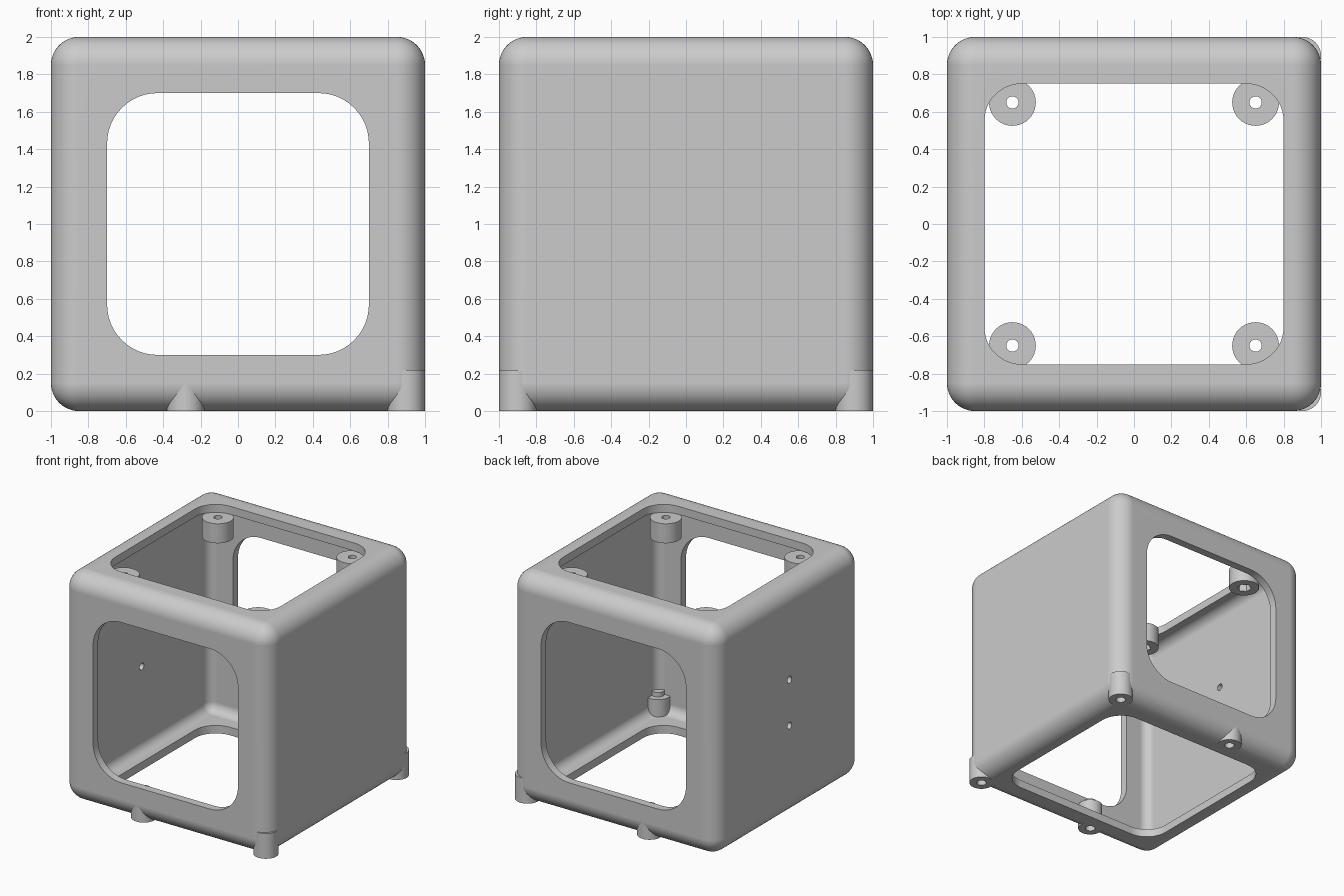
import bpy
import bmesh
import math
from mathutils import Matrix, Vector

cube = bpy.data.objects.get("Cube")
if cube:
    bpy.data.objects.remove(cube, do_unlink=True)

# Single flat colour
grey = bpy.data.materials.new("light_grey")
grey.use_nodes = True
tone = (0.6, 0.6, 0.6, 1)
grey.diffuse_color = tone
grey.node_tree.nodes["Principled BSDF"].inputs["Base Color"].default_value = tone

WALL = 0.07
FILLET = 0.15
MID = Vector((0, 0, 1))


def finish(name, bm):
    bmesh.ops.recalc_face_normals(bm, faces=bm.faces)
    mesh = bpy.data.meshes.new(name)
    bm.to_mesh(mesh)
    bm.free()
    mesh.materials.append(grey)
    ob = bpy.data.objects.new(name, mesh)
    bpy.context.collection.objects.link(ob)
    return ob


def rounded_box(name, size, radius, axis=None, segments=12):
    """Box centred on MID; rounds all edges, or only those along one axis."""
    bm = bmesh.new()
    bmesh.ops.create_cube(bm, size=1)
    bmesh.ops.scale(bm, vec=size, verts=bm.verts)
    edges = [e for e in bm.edges if axis is None or
             abs((e.verts[0].co - e.verts[1].co)[axis]) > 0.01]
    bmesh.ops.bevel(bm, geom=edges, offset=radius, segments=segments,
                    profile=0.5, affect='EDGES')
    bmesh.ops.translate(bm, vec=MID, verts=bm.verts)
    return finish(name, bm)


def add_cylinder(bm, x, y, z0, z1, radius, sides=40):
    place = Matrix.Translation((x, y, (z0 + z1) / 2))
    bmesh.ops.create_cone(bm, cap_ends=True, segments=sides, radius1=radius,
                          radius2=radius, depth=z1 - z0, matrix=place)


def cylinder(name, *args, **kw):
    bm = bmesh.new()
    add_cylinder(bm, *args, **kw)
    return finish(name, bm)


def cut(ob, cutter, keep=False):
    cutter.hide_render = True
    mod = ob.modifiers.new("cut", 'BOOLEAN')
    mod.operation = 'DIFFERENCE'
    mod.solver = 'EXACT'
    mod.object = cutter
    bpy.context.view_layer.objects.active = ob
    bpy.ops.object.modifier_apply(modifier=mod.name)
    if not keep:
        bpy.data.objects.remove(cutter, do_unlink=True)


def smooth(ob):
    bpy.ops.object.select_all(action='DESELECT')
    ob.select_set(True)
    bpy.context.view_layer.objects.active = ob
    bpy.ops.object.shade_smooth_by_angle(angle=math.radians(30))
    mod = ob.modifiers.new("even_normals", 'WEIGHTED_NORMAL')
    mod.keep_sharp = True


# Hollow case with windows front and back, openings above and below
case = rounded_box("case", (2, 2, 2), FILLET)
inside = 2 - 2 * WALL
cut(case, rounded_box("cavity", (inside,) * 3, FILLET - WALL))
cut(case, rounded_box("window_cutter", (1.4, 3, 1.4), 0.27, axis=1))
cut(case, rounded_box("opening_cutter", (1.6, 1.5, 3), 0.2, axis=2))

# Two small cable holes in the right wall
for z in (0.8, 1.2):
    bm = bmesh.new()
    place = Matrix.Translation((-1, 0, z)) @ Matrix.Rotation(math.pi / 2, 4, 'Y')
    bmesh.ops.create_cone(bm, cap_ends=True, segments=24, radius1=0.03,
                          radius2=0.03, depth=0.4, matrix=place)
    cut(case, finish("wall_hole_cutter", bm))

# Feet with a socket below and a small peg on top
for x, place_name in ((0.9, "corner"), (-0.28, "middle")):
    for side, end in ((-1, "front"), (1, "back")):
        y = 0.9 * side
        label = f"{end}_{place_name}_foot"
        foot = cylinder(label, x, y, 0, 0.22, 0.1)
        socket = cylinder("socket_cutter", x, y, -0.1, 0.15, 0.04, sides=24)
        cut(case, socket, keep=True)
        cut(foot, socket)
        smooth(foot)
        smooth(cylinder(label + "_peg", x, y, 0.21, 0.26, 0.05, sides=24))

# Screw bosses under the top frame, each with a hexagonal nut pocket
top = 2 - WALL
for x in (-0.65, 0.65):
    for y in (-0.65, 0.65):
        name = ("left" if x > 0 else "right") + ("_front" if y < 0 else "_back")
        boss = cylinder(name + "_boss", x, y, top - 0.17, top, 0.125)
        cut(boss, cylinder("screw_cutter", x, y, 1.5, 2.2, 0.033, sides=24))
        cut(boss, cylinder("nut_cutter", x, y, 1.5, top - 0.09, 0.06, sides=6))
        smooth(boss)

smooth(case)
